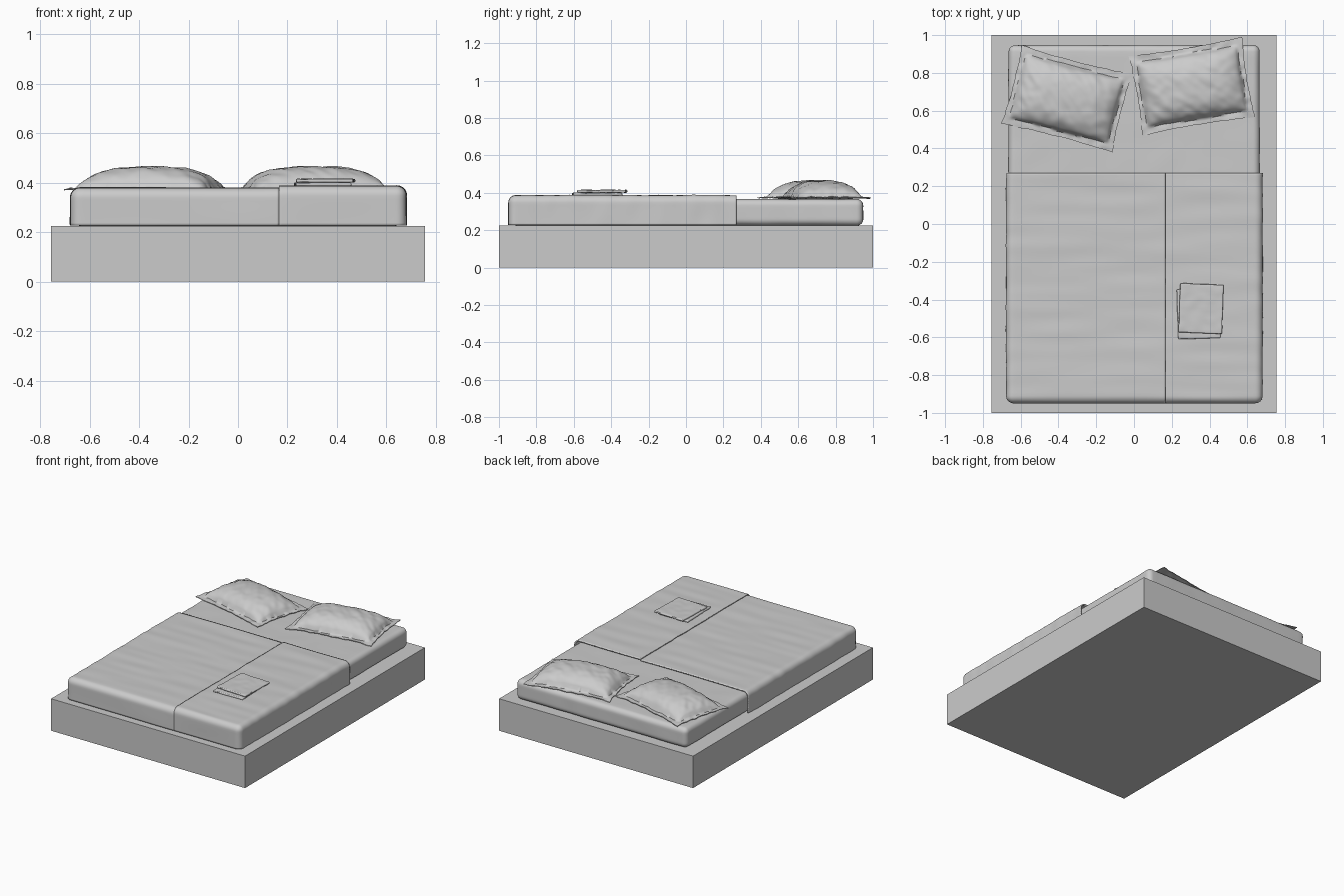
import bpy, bmesh, math
from mathutils import Vector, Matrix, noise

if "Cube" in bpy.data.objects:
    bpy.data.objects.remove(bpy.data.objects["Cube"])


def finish(name, bm, smooth=True):
    bmesh.ops.recalc_face_normals(bm, faces=bm.faces)
    me = bpy.data.meshes.new(name)
    bm.to_mesh(me)
    bm.free()
    ob = bpy.data.objects.new(name, me)
    bpy.context.collection.objects.link(ob)
    if smooth:
        bpy.ops.object.select_all(action='DESELECT')
        ob.select_set(True)
        bpy.context.view_layer.objects.active = ob
        bpy.ops.object.shade_smooth_by_angle(angle=math.radians(50))
    return ob


def steps(a, b, r, n):
    # sample positions, denser close to the rounded ends
    edge = [r * k / 4 for k in range(4)]
    mid = [a + r + (b - a - 2 * r) * k / n for k in range(n + 1)]
    return [a + e for e in edge] + mid + [b - e for e in reversed(edge)]


def soft_box(name, lo, hi, r, n, wrinkle=0.0, scale=(3, 14, 6), keep=None, full=None):
    """Rounded box; 'full' = larger box used for rounding, 'keep' = face filter."""
    lo, hi = Vector(lo), Vector(hi)
    c = [steps(lo[i], hi[i], r, n[i]) for i in range(3)]
    flo, fhi = (Vector(full[0]), Vector(full[1])) if full else (lo, hi)
    bm = bmesh.new()
    for ax in range(3):
        i, j = (ax + 1) % 3, (ax + 2) % 3
        for side, end in ((-1, lo[ax]), (1, hi[ax])):
            if keep and not keep(ax, side):
                continue
            rows = []
            for a in c[i]:
                row = []
                for b in c[j]:
                    p = Vector((0, 0, 0))
                    p[ax], p[i], p[j] = end, a, b
                    row.append(bm.verts.new(p))
                rows.append(row)
            for s in range(len(rows) - 1):
                for t in range(len(rows[0]) - 1):
                    bm.faces.new((rows[s][t], rows[s + 1][t], rows[s + 1][t + 1], rows[s][t + 1]))
    bmesh.ops.remove_doubles(bm, verts=bm.verts, dist=1e-5)
    for v in bm.verts:
        p = v.co.copy()
        q = Vector([min(max(p[k], flo[k] + r), fhi[k] - r) for k in range(3)])
        d = (p - q).normalized()
        w = noise.noise(Vector([p[k] * scale[k] for k in range(3)]))
        v.co = q + d * (r + wrinkle * w)
    return finish(name, bm)


# Platform: two layers of boards running across the bed
BOARDS, PW, PH = 18, 2 / 18, 0.1125
bm = bmesh.new()
for layer in range(2):
    for k in range(BOARDS):
        m = Matrix.Translation((0, -1 + PW * (k + 0.5), PH * (layer + 0.5))) @ Matrix.Diagonal((1.51, PW, PH, 1))
        bmesh.ops.create_cube(bm, size=1, matrix=m)
finish("platform_boards", bm, smooth=False)

# Mattress
soft_box("mattress", (-0.665, -0.935, 0.225), (0.665, 0.947, 0.366), 0.035, (40, 56, 6), 0.002, (8, 8, 8))


# Blankets: draped shells, open underneath, at the head and along the centre seam
def blanket(name, x0, x1, top, open_side):
    big_lo, big_hi = (-0.677, -0.95, 0.16), (0.681, 0.5, top)
    full = [list(big_lo), list(big_hi)]
    full[1 if open_side > 0 else 0][0] += open_side * 0.5

    def keep(ax, side):
        return not (ax == 2 and side < 0) and not (ax == 1 and side > 0) and not (ax == 0 and side == open_side)
    ob = soft_box(name, (x0, -0.95, 0.227), (x1, 0.27, top), 0.04, (40, 60, 6), 0.004, (2.5, 13, 6), keep, full)
    mod = ob.modifiers.new("thickness", 'SOLIDIFY')
    mod.thickness = 0.009
    mod.offset = -1
    return ob


blanket("blanket_left", -0.677, 0.166, 0.379, 1)
blanket("blanket_right", 0.166, 0.681, 0.387, -1)


# Pillows: domed body inside a flat rippled flange
def pillow(name, cx, cy, angle, seed):
    W, H, w, h = 0.302, 0.213, 0.268, 0.172
    nx, ny = 64, 48
    rot = Matrix.Translation((cx, cy, 0)) @ Matrix.Rotation(math.radians(angle), 4, 'Z')
    bm = bmesh.new()
    grids = []
    for top in (True, False):
        g = []
        for i in range(nx + 1):
            row = []
            for j in range(ny + 1):
                a, b = i / nx * 2 - 1, j / ny * 2 - 1
                # edges pinch inwards between the corners
                x = a * W * (0.97 + 0.035 * b * b)
                y = b * H * (0.96 + 0.05 * a * a)
                x += 0.004 * noise.noise(Vector((a * 3, b * 5, seed)))
                y += 0.004 * noise.noise(Vector((a * 5, b * 3, seed + 9)))
                u, v = min(abs(x) / w, 1), min(abs(y) / h, 1)
                dome = ((1 - u ** 2.6) * (1 - v ** 2.6)) ** 0.5
                rim = max(abs(a), abs(b))
                z = 0.376 + 0.006 * noise.noise(Vector((a * 6, b * 5, seed + 3))) * rim
                z -= 0.006 * (abs(a * b)) ** 3
                if top:
                    fold = noise.noise(Vector(((x + y) * 22, (x - y) * 7, seed)))
                    z += 0.088 * dome + 0.005 * fold * min(dome * 2, 1) + 0.002
                else:
                    z -= 0.008 * dome + 0.002
                row.append(bm.verts.new(rot @ Vector((x, y, z))))
            g.append(row)
        for i in range(nx):
            for j in range(ny):
                bm.faces.new((g[i][j], g[i + 1][j], g[i + 1][j + 1], g[i][j + 1]))
        grids.append(g)
    # close the thin outer hem
    loop = ([(i, 0) for i in range(nx)] + [(nx, j) for j in range(ny)]
            + [(i, ny) for i in range(nx, 0, -1)] + [(0, j) for j in range(ny, 0, -1)])
    for (i, j), (k, l) in zip(loop, loop[1:] + loop[:1]):
        bm.faces.new((grids[0][i][j], grids[0][k][l], grids[1][k][l], grids[1][i][j]))
    finish(name, bm)


pillow("pillow_left", -0.355, 0.662, -14.5, 1.3)
pillow("pillow_right", 0.307, 0.728, 9.5, 5.7)

# Folded towel: two stacked soft layers
for name, (x, y, z), (sx, sy, sz), ang in (
        ("towel_lower_fold", (0.342, -0.475, 0.393), (0.112, 0.132, 0.007), 2),
        ("towel_upper_fold", (0.355, -0.448, 0.408), (0.115, 0.130, 0.007), -2)):
    ob = soft_box(name, (-sx, -sy, -sz), (sx, sy, sz), 0.006, (16, 16, 1), 0.003, (18, 24, 5))
    ob.location = (x, y, z)
    ob.rotation_euler = (0, 0, math.radians(ang))
